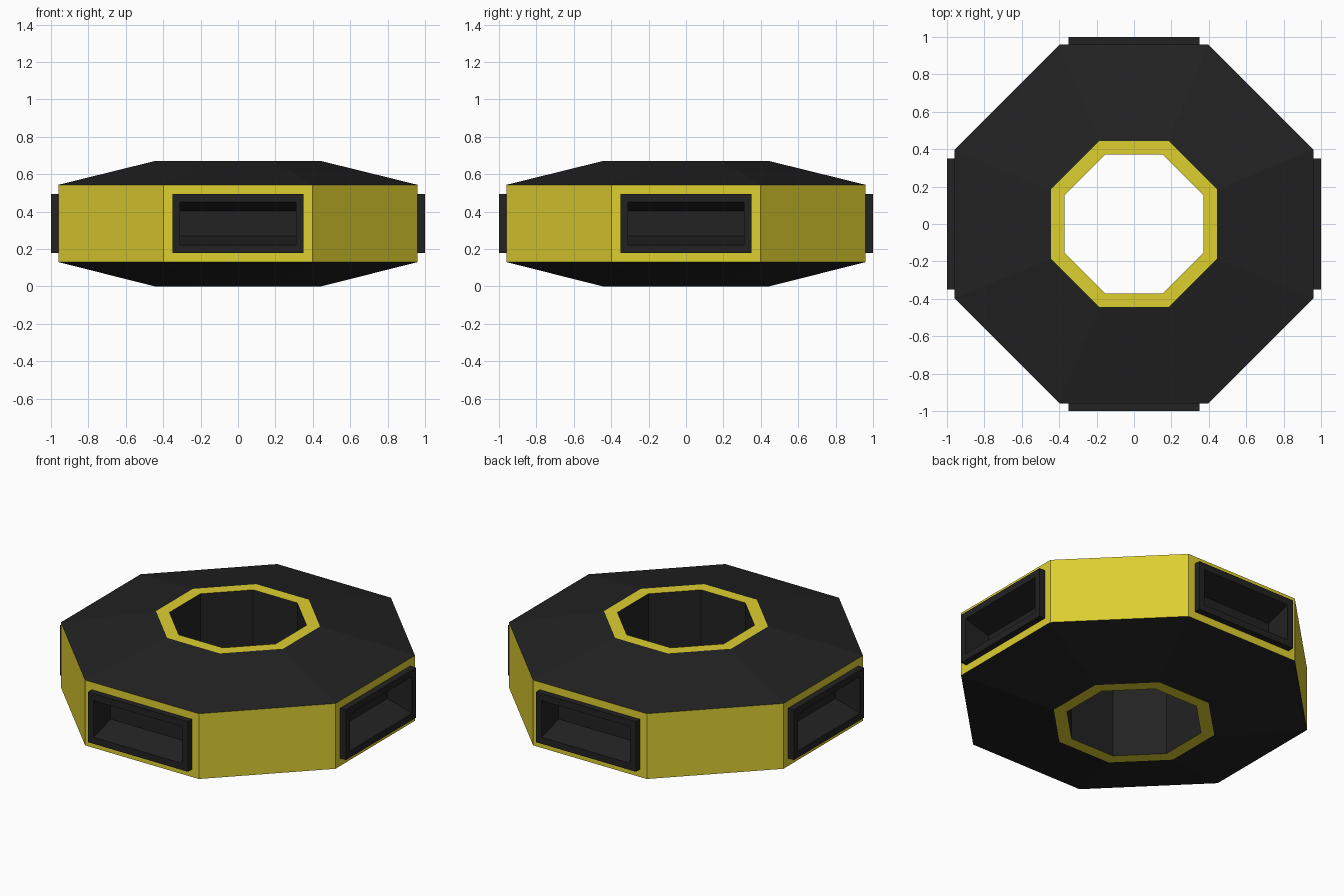
import bpy, bmesh
from math import pi, cos, sin, tan
from mathutils import Matrix

if "Cube" in bpy.data.objects:
    bpy.data.objects.remove(bpy.data.objects["Cube"])


def material(name, color):
    m = bpy.data.materials.new(name)
    m.diffuse_color = (*color, 1)
    m.use_nodes = True
    m.node_tree.nodes["Principled BSDF"].inputs["Base Color"].default_value = m.diffuse_color
    return m


YELLOW = material("yellow_paint", (0.73, 0.62, 0.03))
BLACK = material("black_panel", (0.016, 0.016, 0.016))


def finish(bm, name, mats):
    mesh = bpy.data.meshes.new(name)
    bm.to_mesh(mesh)
    bm.free()
    for m in mats:
        mesh.materials.append(m)
    ob = bpy.data.objects.new(name, mesh)
    bpy.context.collection.objects.link(ob)
    return ob


def loft(bm, a, b, mat=0):
    n = len(a)
    faces = []
    for i in range(n):
        f = bm.faces.new((a[i], a[(i + 1) % n], b[(i + 1) % n], b[i]))
        f.material_index = mat
        faces.append(f)
    return faces


# Octagonal ring body: (distance to flat, height) profile and colour of each band
H = 0.67
profile = [(0.372, 0), (0.445, 0), (0.96, 0.13), (0.96, 0.543), (0.445, H), (0.372, H)]
colors = [0, 1, 0, 1, 0, 1]
bm = bmesh.new()
rings = []
for apothem, z in profile:
    r = apothem / cos(pi / 8)
    rings.append([bm.verts.new((r * cos(pi / 8 + k * pi / 4), r * sin(pi / 8 + k * pi / 4), z))
                  for k in range(8)])
bands = [loft(bm, rings[i], rings[(i + 1) % 6], colors[i]) for i in range(6)]
bm.normal_update()

# Openings in every second side panel, where the ports sit
panels = bands[2][1::2]
bmesh.ops.inset_individual(bm, faces=panels, thickness=0.048, use_even_offset=True)
bmesh.ops.delete(bm, geom=panels, context='FACES')
finish(bm, "ring_body", [YELLOW, BLACK])


# Recessed port: frame stands proud of the panel, top and floor slope inward
def port(name, angle):
    bm = bmesh.new()
    sections = [(0.35, 0.178, 0.495, -0.96), (0.35, 0.178, 0.495, -1.0),
                (0.31, 0.22, 0.452, -1.0), (0.31, 0.27, 0.402, -0.83)]
    loops = [[bm.verts.new(p) for p in ((-w, y, lo), (w, y, lo), (w, y, hi), (-w, y, hi))]
             for w, lo, hi, y in sections]
    for a, b in zip(loops, loops[1:]):
        loft(bm, a, b)
    bm.faces.new(loops[-1])
    bm.transform(Matrix.Rotation(angle, 4, 'Z'))
    finish(bm, name, [BLACK])


for i, side in enumerate(("front", "right", "back", "left")):
    port(side + "_port", i * pi / 2)
